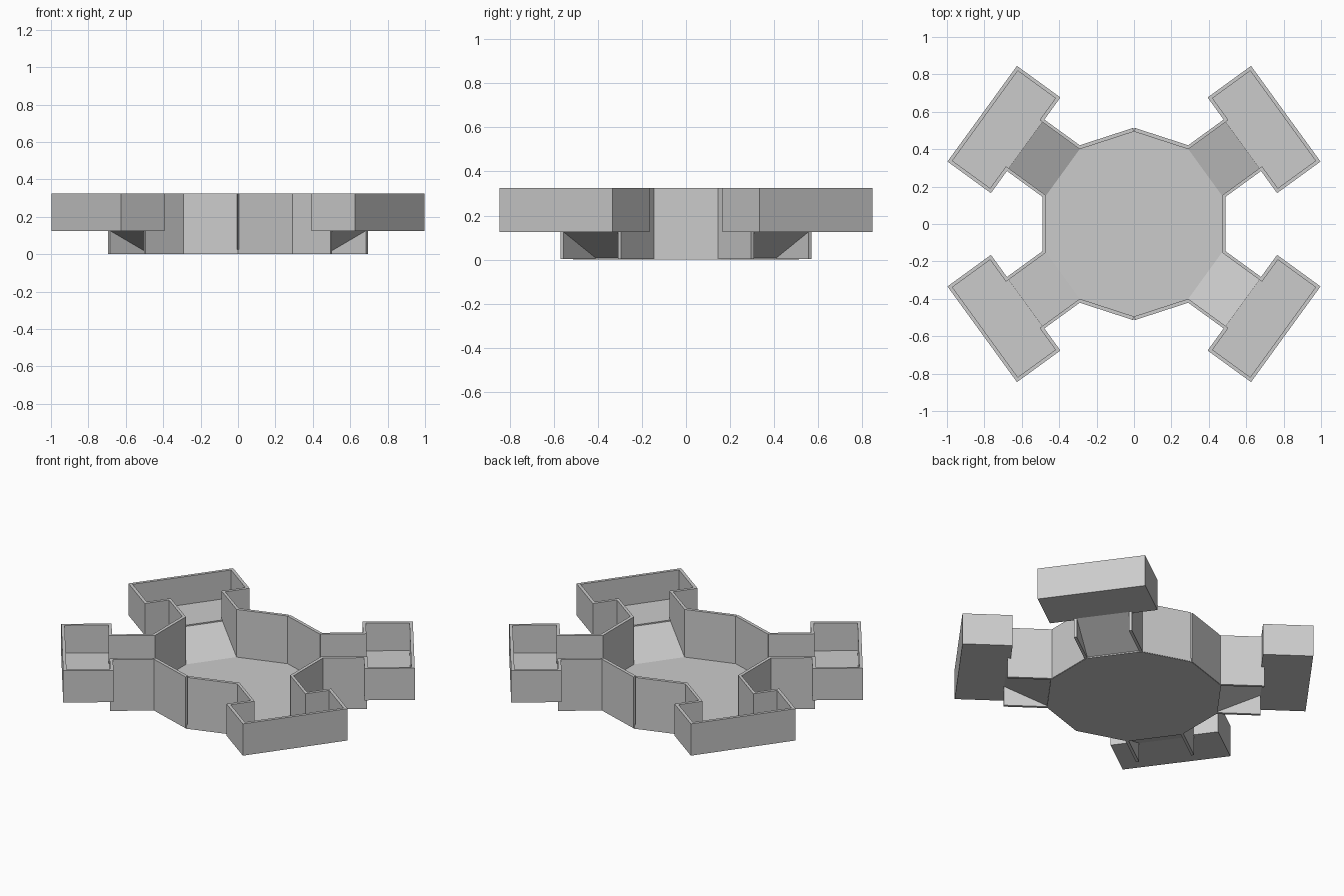
import bpy, bmesh, math
from mathutils import Matrix

if "Cube" in bpy.data.objects:
    bpy.data.objects.remove(bpy.data.objects["Cube"])


def prism(name, pts, z0, z1, angle=0.0, axis="Z"):
    """Extrude an outline. axis Z: outline is (x, y); axis Y: outline is (x, z)."""
    bm = bmesh.new()
    place = (lambda p, h: (p[0], p[1], h)) if axis == "Z" else (lambda p, h: (p[0], h, p[1]))
    lo = [bm.verts.new(place(p, z0)) for p in pts]
    hi = [bm.verts.new(place(p, z1)) for p in pts]
    n = len(pts)
    bm.faces.new(lo[::-1])
    bm.faces.new(hi)
    for i in range(n):
        j = (i + 1) % n
        bm.faces.new((lo[i], lo[j], hi[j], hi[i]))
    bmesh.ops.recalc_face_normals(bm, faces=bm.faces)
    bm.transform(Matrix.Rotation(math.radians(angle), 4, "Z"))
    me = bpy.data.meshes.new(name)
    bm.to_mesh(me)
    bm.free()
    ob = bpy.data.objects.new(name, me)
    bpy.context.collection.objects.link(ob)
    return ob


def rect(x0, x1, y0, y1):
    return [(x0, y0), (x1, y0), (x1, y1), (x0, y1)]


TOP = 0.325      # wall height
DECK = 0.125     # underside of raised rooms
SLAB = 0.025     # floor thickness

# Ten-sided central floor
ring = [(0.512 * math.cos(math.radians(18 + 36 * i)),
         0.512 * math.sin(math.radians(18 + 36 * i))) for i in range(10)]
prism("hall_floor", ring, 0, SLAB)

# Flat hall walls on the closed sides, with open notches at their joints
half = 0.47 * math.tan(math.radians(18))
for a in (0, 72, 108, 180, 252, 288):
    prism("hall_wall", rect(0.47, 0.49, -half, half), 0.002, TOP, a)

# Four arms: ramp, corridor walls and a raised T-shaped end room
u0, u1, w, t, c = 0.716, 1.003, 0.316, 0.019, 0.153
# half outline of the room wall, mirrored to close the loop
outer = [(u0, c), (u0, w), (u1, w)]
inner = [(u1 - t, w - t), (u0 + t, w - t), (u0 + t, c)]
band = outer + [(x, -y) for x, y in outer[::-1]]
band += [(x, -y) for x, y in inner[::-1]] + inner
for a in (36, 144, 216, 324):
    prism("room_floor", rect(u0 + 0.001, u1 - 0.001, -w + 0.001, w - 0.001), DECK, DECK + SLAB, a)
    prism("room_wall", band, DECK, TOP, a)
    prism("ramp", [(0.47, SLAB), (0.487, 0.008), (0.733, DECK), (0.733, DECK + SLAB)],
          -c, c, a, "Y")
    for s in (-1, 1):
        prism("corridor_wall", rect(0.472, u0 + t - 0.001, s * c, s * (c + 0.017)),
              0.002, TOP, a)
